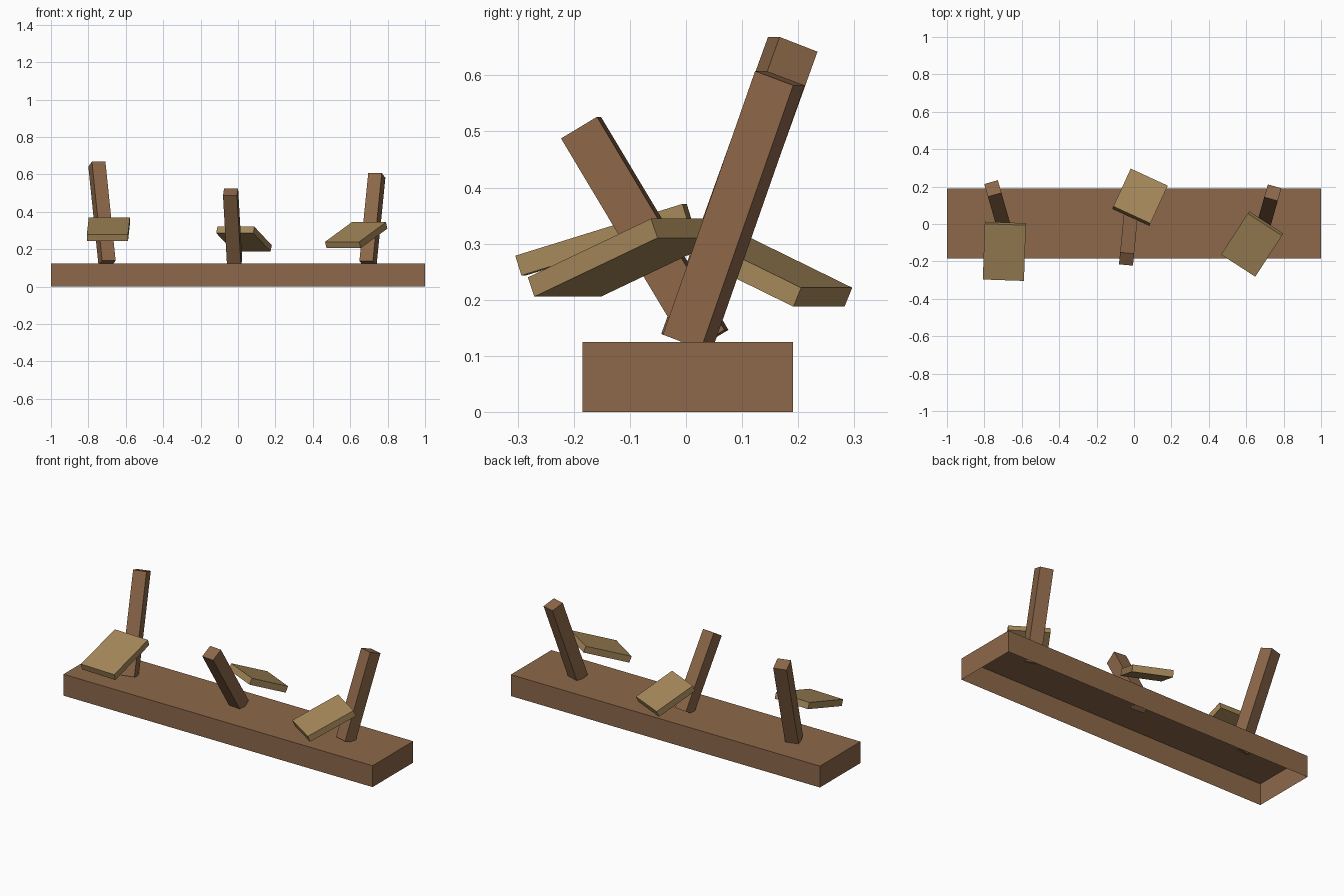
import bpy, bmesh
from math import radians
from mathutils import Matrix, Euler, Vector

cube = bpy.data.objects.get("Cube")
if cube:
    bpy.data.objects.remove(cube, do_unlink=True)


def material(name, rgb):
    m = bpy.data.materials.new(name)
    m.use_nodes = True
    colour = (*rgb, 1.0)
    m.diffuse_color = colour
    m.node_tree.nodes["Principled BSDF"].inputs["Base Color"].default_value = colour
    return m


brown = material("brown wood", (0.265, 0.138, 0.067))
tan = material("tan wood", (0.385, 0.25, 0.102))


def block(name, size, loc, mat, pitch=0, yaw=0, on_floor=True, open_bottom=False):
    """Box placed by its bottom centre (on_floor) or by its middle."""
    bm = bmesh.new()
    bmesh.ops.create_cube(bm, size=1)
    bmesh.ops.scale(bm, vec=size, verts=bm.verts)
    if on_floor:
        bmesh.ops.translate(bm, vec=(0, 0, size[2] / 2), verts=bm.verts)
    if open_bottom:
        under = [f for f in bm.faces if f.normal.z < -0.5]
        bmesh.ops.delete(bm, geom=under, context='FACES_ONLY')
    mesh = bpy.data.meshes.new(name)
    bm.to_mesh(mesh)
    bm.free()
    mesh.materials.append(mat)
    obj = bpy.data.objects.new(name, mesh)
    obj.location = loc
    obj.rotation_euler = (radians(pitch), 0, radians(yaw))
    bpy.context.collection.objects.link(obj)


# Long hollow base, open underneath
block("base", (2, 0.375, 0.125), (0, 0.003, 0), brown, open_bottom=True)

# Leaning posts: name, length, foot, pitch, yaw
for name, length, foot, pitch, yaw in (
        ("right_post", 0.565, (-0.70, 0, 0.126), -20.5, 16),
        ("middle_post", 0.443, (-0.018, 0.04, 0.127), 31, -5.5),
        ("left_post", 0.50, (0.695, 0.003, 0.125), -20, -16)):
    block(name, (0.075, 0.075, length), foot, brown, pitch, yaw)

# Tilted boards: name, width, length, middle, pitch, yaw
for name, width, length, middle, pitch, yaw in (
        ("right_board", 0.22, 0.312, (-0.693, -0.146, 0.307), 17.2, -2),
        ("middle_board", 0.218, 0.243, (0.032, 0.143, 0.254), -24, -24.7),
        ("left_board", 0.218, 0.282, (0.632, -0.107, 0.275), 21.8, -33)):
    block(name, (width, length, 0.037), middle, tan, pitch, yaw, on_floor=False)
